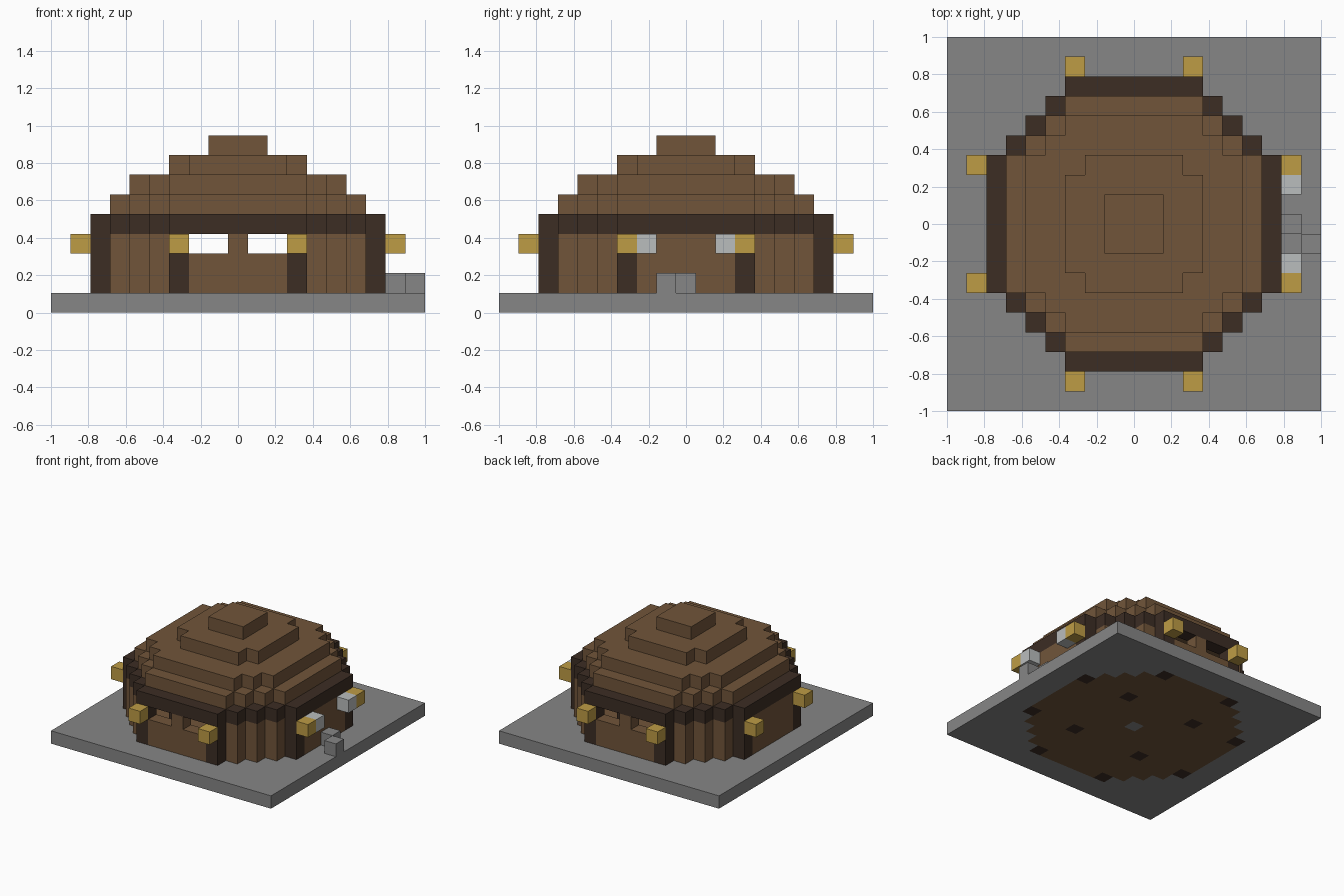
import bpy, bmesh
from mathutils import Vector

default = bpy.data.objects.get("Cube")
if default:
    bpy.data.objects.remove(default)

CELL = 2 / 19  # the hut sits on a 19 by 19 block grid


def material(name, rgb):
    def linear(c):
        c /= 255
        return c / 12.92 if c <= 0.04 else ((c + 0.055) / 1.055) ** 2.4
    color = [linear(c) for c in rgb] + [1]
    mat = bpy.data.materials.new(name)
    mat.use_nodes = True
    mat.diffuse_color = color
    mat.node_tree.nodes["Principled BSDF"].inputs["Base Color"].default_value = color
    return mat


stone = material("grey stone", (134, 134, 134))
wood = material("brown wood", (113, 85, 58))
dark_wood = material("dark wood", (60, 45, 36))
gold = material("lamp gold", (190, 156, 69))
pale = material("pale grey", (186, 189, 189))


def octagon(reach, diagonal):
    span = range(-reach, reach + 1)
    return {(x, y) for x in span for y in span if abs(x) + abs(y) <= diagonal}


def raise_cells(plan, low, high):
    return {(x, y, z) for x, y in plan for z in range(low, high + 1)}


def build(name, cells, mat):
    """Mesh the outer skin of a set of grid blocks."""
    bm = bmesh.new()
    corners = {}

    def vert(p):
        key = tuple(round(2 * c) for c in p)
        if key not in corners:
            corners[key] = bm.verts.new((p[0] * CELL, p[1] * CELL, p[2] * CELL))
        return corners[key]

    for cell in cells:
        middle = Vector(cell) + Vector((0, 0, 0.5))
        for axis in range(3):
            for sign in (-1, 1):
                n = Vector((0, 0, 0))
                n[axis] = sign
                if tuple(int(c) for c in Vector(cell) + n) in cells:
                    continue
                u = Vector((0, 0, 0))
                u[(axis + 1) % 3] = 0.5
                v = n.cross(u)
                face = middle + n / 2
                bm.faces.new([vert(face + d) for d in (-u - v, u - v, u + v, v - u)])
    mesh = bpy.data.meshes.new(name)
    bm.to_mesh(mesh)
    bm.free()
    mesh.materials.append(mat)
    obj = bpy.data.objects.new(name, mesh)
    bpy.context.collection.objects.link(obj)
    return obj


# Plans of the main parts
SIGNS = (-1, 1)
footprint = octagon(7, 10)
ring = footprint - octagon(6, 9)
outer_posts = {p for a in SIGNS for b in SIGNS for p in ((7 * a, 3 * b), (3 * a, 7 * b))}
inner_posts = {(3 * a, 3 * b) for a in SIGNS for b in SIGNS}
posts = outer_posts | inner_posts
hearth = {(0, 0)}

# Ground slab, inlaid floor and hearth
build("ground_slab", raise_cells(octagon(9, 18) - footprint, 0, 0), stone)
build("floor", raise_cells(footprint - posts - hearth, 0, 0), wood)
build("hearth", raise_cells(hearth, 0, 0), stone)

# Posts, walls with front and back windows, and the beam on top
windows = {(x, 7 * b, 3) for x in (-2, -1, 1, 2) for b in SIGNS}
build("outer_posts", raise_cells(outer_posts, 0, 3), dark_wood)
build("inner_posts", raise_cells(inner_posts, 0, 4), dark_wood)
build("walls", raise_cells(ring - outer_posts, 1, 3) - windows, wood)
build("ring_beam", raise_cells(ring, 4, 4), dark_wood)

# Stepped roof
roof = set()
for level, (reach, diagonal) in enumerate(((6, 9), (5, 8), (3, 5), (1, 2)), start=5):
    roof |= raise_cells(octagon(reach, diagonal), level, level)
build("stepped_roof", roof, wood)

# Lamps on the posts, pale blocks beside them, and stepping stones
lamps = {p for a in SIGNS for b in SIGNS for p in ((8 * a, 3 * b), (3 * a, 8 * b))}
build("lamps", raise_cells(lamps, 3, 3), gold)
build("pale_blocks", {(8, 2 * b, 3) for b in SIGNS}, pale)
build("stepping_stones", {(8, 0, 1), (9, -1, 1)}, stone)
